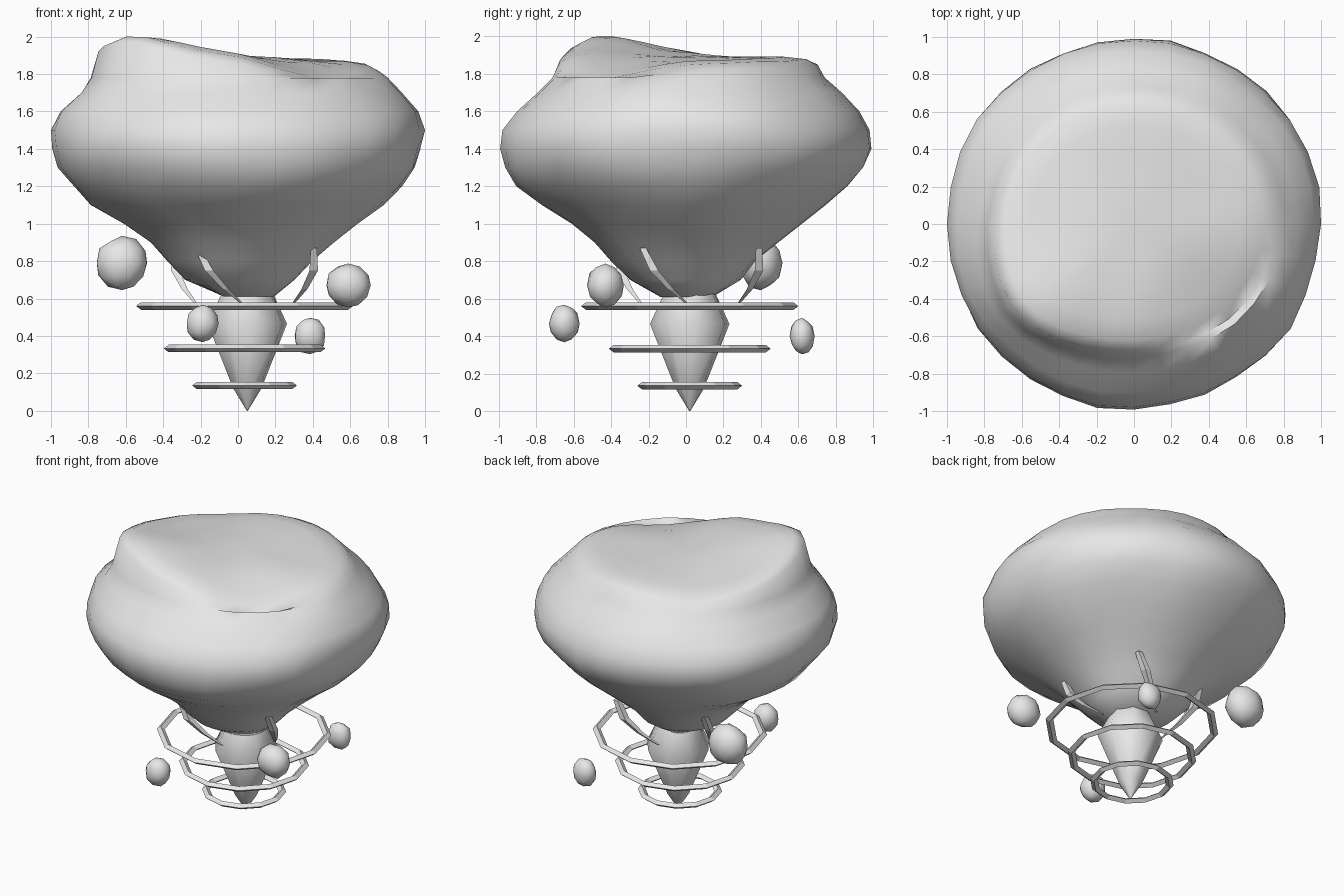
import bpy, bmesh, math
from mathutils import Vector, Matrix, noise

cube = bpy.data.objects.get("Cube")
if cube:
    bpy.data.objects.remove(cube)

# Single stone grey
stone = bpy.data.materials.new("stone_grey")
stone.use_nodes = True
GREY = (0.8, 0.8, 0.8, 1)
stone.diffuse_color = GREY
stone.node_tree.nodes["Principled BSDF"].inputs["Base Color"].default_value = GREY

CENTRE = Vector((0.035, 0.02, 0))


def finish(name, bm, smooth_angle=None):
    bmesh.ops.recalc_face_normals(bm, faces=bm.faces)
    mesh = bpy.data.meshes.new(name)
    bm.to_mesh(mesh)
    bm.free()
    mesh.materials.append(stone)
    obj = bpy.data.objects.new(name, mesh)
    bpy.context.collection.objects.link(obj)
    if smooth_angle:
        bpy.ops.object.select_all(action='DESELECT')
        obj.select_set(True)
        bpy.context.view_layer.objects.active = obj
        bpy.ops.object.shade_smooth_by_angle(angle=math.radians(smooth_angle))


def skin(bm, rings, closed=False):
    """Join equal-length loops of points with quads; cap the ends unless closed."""
    loops = [[bm.verts.new(p) for p in ring] for ring in rings]
    n = len(loops[0])
    pairs = list(zip(loops, loops[1:]))
    if closed:
        pairs.append((loops[-1], loops[0]))
    for a, b in pairs:
        for i in range(n):
            j = (i + 1) % n
            bm.faces.new((a[i], a[j], b[j], b[i]))
    if not closed:
        bm.faces.new(loops[0])
        bm.faces.new(loops[-1])


# Floating rock: height, then reach towards +x, +y, -x, -y
ROCK = [
    (0.61, 0.19, 0.14, 0.07, 0.14),
    (0.70, 0.30, 0.29, 0.28, 0.30),
    (0.80, 0.40, 0.37, 0.38, 0.40),
    (0.90, 0.52, 0.49, 0.47, 0.49),
    (1.00, 0.64, 0.62, 0.61, 0.61),
    (1.10, 0.77, 0.75, 0.79, 0.76),
    (1.20, 0.87, 0.86, 0.88, 0.90),
    (1.30, 0.95, 0.95, 0.96, 0.97),
    (1.40, 0.98, 1.00, 0.99, 1.00),
    (1.50, 1.00, 0.98, 1.00, 0.98),
    (1.60, 0.97, 0.92, 0.95, 0.90),
    (1.70, 0.88, 0.83, 0.83, 0.79),
    (1.78, 0.80, 0.74, 0.77, 0.71),
]
SEGMENTS = 32


def bell(x, y, cx, cy, sx, sy):
    return math.exp(-((x - cx) / sx) ** 2 - ((y - cy) / sy) ** 2)


def reach(row, t):
    q = t / (math.pi / 2)
    k, f = int(q), q - int(q)
    w = math.sin(f * math.pi / 2) ** 2
    r = row[1 + k % 4] * (1 - w) + row[1 + (k + 1) % 4] * w
    # Shoulder under the high corner
    shoulder = math.exp(-((t - 3.8) / 0.5) ** 2)
    return r * (1 + 0.1 * shoulder * max(0, min(1, (row[0] - 1.55) * 5)))


def top_height(x, y):
    return (1.895 - 0.04 * x
            + 0.085 * bell(x, y, -0.6, -0.44, 0.55, 0.33)   # high corner
            - 0.10 * bell(x, y, 0.55, -0.55, 0.4, 0.35)     # low front corner
            - 0.06 * bell(x, y, -0.5, 0.55, 0.35, 0.35))    # low back corner


def rock():
    bm = bmesh.new()
    angles = [math.tau * i / SEGMENTS for i in range(SEGMENTS)]
    rings = []
    for row in ROCK:
        ring = []
        for t in angles:
            d = Vector((math.cos(t), math.sin(t), 0))
            bump = noise.noise(d * 3 + Vector((0, 0, row[0] * 4)))
            p = d * reach(row, t) * (1 + 0.03 * bump)
            p.z = row[0]
            ring.append(p)
        rings.append(ring)
    # Uneven plateau closing the top
    for f, drop in ((0.95, 0.04), (0.87, 0.01), (0.72, 0), (0.5, 0), (0.27, 0), (0.08, 0)):
        ring = []
        for t in angles:
            r = reach(ROCK[-1], t) * f
            x, y = r * math.cos(t), r * math.sin(t)
            ripple = 0.02 * noise.noise(Vector((x * 3, y * 3, 5)))
            ring.append(Vector((x, y, top_height(x, y) - drop + ripple)))
        rings.append(ring)
    skin(bm, rings)
    finish("floating_rock", bm, 60)


rock()

# Pointed crystal hanging below
bm = bmesh.new()
profile = [(0.003, 0.0), (0.078, 0.12), (0.218, 0.465), (0.14, 0.63)]
skin(bm, [[Vector((r * math.cos(a), r * math.sin(a), z)) + CENTRE + Vector((0.015, 0, 0))
           for a in (math.tau * (i + 0.3) / 8 for i in range(8))] for r, z in profile])
finish("hanging_crystal", bm, 46)


# Sharp-edged rings around the crystal
def ring(name, radius, z, sides=12, depth=0.026, height=0.02):
    bm = bmesh.new()
    sections = []
    for i in range(sides):
        a = math.tau * i / sides
        section = []
        for b in (0, math.pi / 2, math.pi, math.pi * 1.5):
            r = radius - depth + depth * math.cos(b)
            section.append(CENTRE + Vector((r * math.cos(a), r * math.sin(a),
                                            z + height * math.sin(b))))
        sections.append(section)
    skin(bm, sections, closed=True)
    finish(name, bm)


for name, radius, z in (("upper_ring", 0.58, 0.56), ("middle_ring", 0.432, 0.333),
                        ("lower_ring", 0.28, 0.135)):
    ring(name, radius, z)

# Four swirling roots gripping the rock
PATH = [(0.25, 0.0, 0.56, 0.008), (0.32, -0.10, 0.65, 0.022),
        (0.37, -0.19, 0.75, 0.032), (0.37, -0.25, 0.87, 0.024)]
for k in range(4):
    turn = Matrix.Rotation(k * math.pi / 2, 3, 'Z')
    bm = bmesh.new()
    sections = []
    for x, y, z, r in PATH:
        sections.append([CENTRE + turn @ Vector((x + r * math.cos(a), y + r * math.sin(a), z))
                         for a in (math.tau * (j + 0.5) / 4 for j in range(4))])
    skin(bm, sections)
    finish("root_%d" % (k + 1), bm)

# Small drifting boulders: position, then half sizes
BOULDERS = [((-0.62, 0.40, 0.79), (0.14, 0.115, 0.145)),
            ((0.59, -0.43, 0.67), (0.118, 0.098, 0.117)),
            ((-0.19, -0.65, 0.467), (0.088, 0.082, 0.1)),
            ((0.385, 0.62, 0.40), (0.086, 0.067, 0.097))]
for k, (place, size) in enumerate(BOULDERS):
    bm = bmesh.new()
    bmesh.ops.create_icosphere(bm, subdivisions=2, radius=1)
    for v in bm.verts:
        lump = 1 + 0.1 * noise.noise(v.co * 2 + Vector((k * 7, 0, 0)))
        v.co = Vector([p + c * s * lump for p, c, s in zip(place, v.co, size)])
    finish("boulder_%d" % (k + 1), bm, 60)
